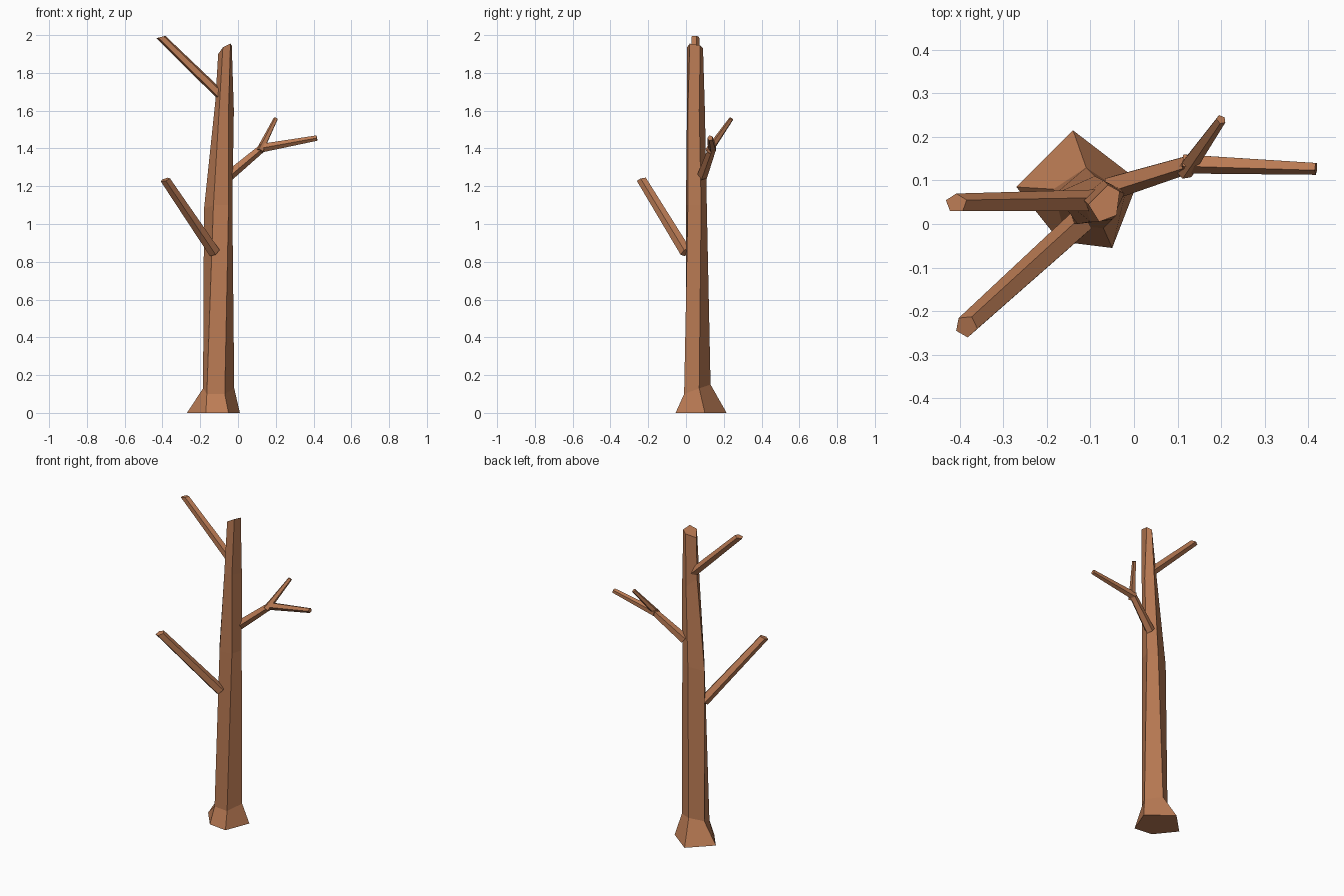
import bpy
import bmesh
from math import cos, sin, tau
from mathutils import Vector, Matrix

default_cube = bpy.data.objects.get("Cube")
if default_cube:
    bpy.data.objects.remove(default_cube, do_unlink=True)

# Single bark colour
bark = bpy.data.materials.new("brown_bark")
bark.use_nodes = True
bark_colour = (0.50, 0.20, 0.09, 1)
bark.diffuse_color = bark_colour
bark.node_tree.nodes["Principled BSDF"].inputs["Base Color"].default_value = bark_colour


def loft(name, rings):
    """Skin a list of equal-sized point rings into a closed, flat-shaded mesh."""
    bm = bmesh.new()
    loops = [[bm.verts.new(point) for point in ring] for ring in rings]
    for lower, upper in zip(loops, loops[1:]):
        count = len(lower)
        for i in range(count):
            j = (i + 1) % count
            bm.faces.new((lower[i], lower[j], upper[j], upper[i]))
    bm.faces.new(list(reversed(loops[0])))
    bm.faces.new(loops[-1])
    bmesh.ops.recalc_face_normals(bm, faces=bm.faces)
    mesh = bpy.data.meshes.new(name)
    bm.to_mesh(mesh)
    bm.free()
    mesh.materials.append(bark)
    obj = bpy.data.objects.new(name, mesh)
    bpy.context.scene.collection.objects.link(obj)
    return obj


def cut_ring(centre, radius, axis, cut=None, sides=5):
    """Polygon section of a limb along axis, sheared onto the cut plane."""
    centre, axis = Vector(centre), Vector(axis).normalized()
    cut = Vector(cut) if cut else axis
    side = axis.cross(Vector((0, 0, 1))).normalized()
    rise = side.cross(axis)
    points = []
    for i in range(sides):
        angle = tau * i / sides
        offset = (side * cos(angle) + rise * sin(angle)) * radius
        offset -= axis * (offset.dot(cut) / axis.dot(cut))
        points.append(centre + offset)
    return points


def limb(name, root, tip, root_radius, tip_radius, cut=None):
    """Straight tapering branch with a slanted sawn end."""
    axis = Vector(tip) - Vector(root)
    return loft(name, [cut_ring(root, root_radius, axis),
                       cut_ring(tip, tip_radius, axis, cut)])


# Trunk: flared foot, long shaft, bend and slanted top.
# Corners run back, left, front left, front right, right.
loft("trunk", [
    [(-.14, .215, 0), (-.27, .085, 0), (-.17, -.04, 0), (-.05, -.055, 0), (.01, .10, 0)],
    [(-.11, .13, .15), (-.185, .08, .13), (-.165, 0, .1), (-.07, -.01, .1), (-.02, .07, .13)],
    [(-.09, .11, 1.1), (-.18, .07, 1.08), (-.13, 0, 1.1), (-.05, .01, 1.1), (-.03, .08, 1.1)],
    [(-.07, .10, 1.6), (-.12, .06, 1.65), (-.1, .005, 1.6), (-.05, .01, 1.6), (-.022, .07, 1.6)],
    [(-.06, .09, 1.93), (-.105, .045, 1.9), (-.08, .005, 1.935), (-.04, .02, 1.955), (-.033, .075, 1.945)],
])

# Two single branches on the right side
limb("lower_branch", (-.125, 0, .85), (-.385, -.235, 1.235), .032, .026, cut=(-.3, -.3, 1))
limb("upper_branch", (-.09, .052, 1.68), (-.408, .048, 1.99), .027, .022, cut=(-.25, 0, 1))

# Forked branch on the left side
fork = Vector((.13, .14, 1.405))
limb("forked_branch_base", (-.05, .085, 1.255), fork, .029, .022)
limb("fork_outer_twig", fork - Vector((.015, 0, .005)), (.418, .128, 1.455), .024, .015)
limb("fork_upper_twig", fork - Vector((.015, .02, .02)), (.2, .24, 1.557), .021, .012)
